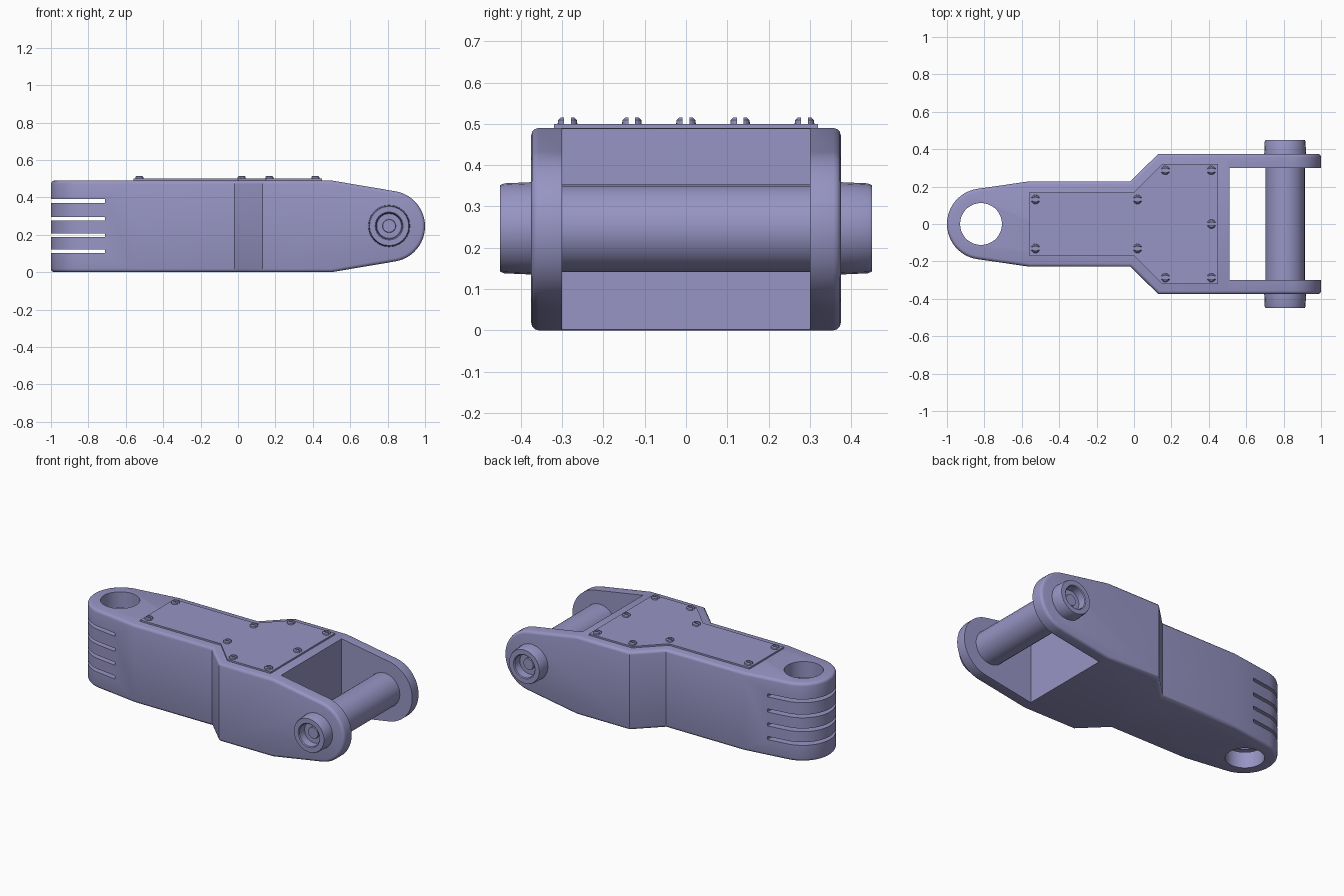
import bpy, bmesh, math
from mathutils import Vector

if "Cube" in bpy.data.objects:
    bpy.data.objects.remove(bpy.data.objects["Cube"], do_unlink=True)

# One material for every part
mat = bpy.data.materials.new("lavender grey")
COLOUR = (0.31, 0.30, 0.55, 1.0)
mat.use_nodes = True
mat.diffuse_color = COLOUR
mat.node_tree.nodes["Principled BSDF"].inputs["Base Color"].default_value = COLOUR


def make_object(name, bm):
    bmesh.ops.recalc_face_normals(bm, faces=bm.faces)
    mesh = bpy.data.meshes.new(name)
    bm.to_mesh(mesh)
    bm.free()
    mesh.materials.append(mat)
    obj = bpy.data.objects.new(name, mesh)
    bpy.context.scene.collection.objects.link(obj)
    return obj


def prism(name, outline, direction, place):
    """Extrude a closed 2D outline; place maps each 2D point into space."""
    bm = bmesh.new()
    face = bm.faces.new([bm.verts.new(place(a, b)) for a, b in outline])
    ext = bmesh.ops.extrude_face_region(bm, geom=[face])
    moved = [v for v in ext["geom"] if isinstance(v, bmesh.types.BMVert)]
    bmesh.ops.translate(bm, verts=moved, vec=Vector(direction))
    return make_object(name, bm)


def box(name, x0, x1, y0, y1, z0, z1):
    return prism(name, [(x0, y0), (x1, y0), (x1, y1), (x0, y1)],
                 (0, 0, z1 - z0), lambda a, b: (a, b, z0))


def arc(cx, cy, r, a0, a1, n):
    return [(cx + r * math.cos(math.radians(a0 + (a1 - a0) * i / n)),
             cy + r * math.sin(math.radians(a0 + (a1 - a0) * i / n)))
            for i in range(n + 1)]


def apply_modifiers(obj):
    graph = bpy.context.evaluated_depsgraph_get()
    mesh = bpy.data.meshes.new_from_object(obj.evaluated_get(graph))
    obj.modifiers.clear()
    obj.data = mesh


def boolean(obj, cutter, operation="DIFFERENCE"):
    mod = obj.modifiers.new("cut", "BOOLEAN")
    mod.operation, mod.solver, mod.object = operation, "EXACT", cutter
    apply_modifiers(obj)
    bpy.data.objects.remove(cutter, do_unlink=True)


def shade(obj, degrees=35):
    bpy.ops.object.select_all(action="DESELECT")
    obj.select_set(True)
    bpy.context.view_layer.objects.active = obj
    bpy.ops.object.shade_smooth_by_angle(angle=math.radians(degrees))


# Body: plan outline trimmed by the side profile
side = [(1.2, 0.375), (0.13, 0.375), (-0.02, 0.228), (-0.56, 0.228)]
plan = side + arc(-0.81, 0, 0.19, 100, 260, 24) + [(x, -y) for x, y in reversed(side)]
body = prism("link_body", plan, (0, 0, 0.8), lambda a, b: (a, b, -0.15))
profile = ([(-1.2, 0.49), (-1.2, 0), (0.5, 0)]
           + arc(0.81, 0.245, 0.19, -80, 80, 24) + [(0.5, 0.49)])
boolean(body, prism("side_trim", profile, (0, 1.2, 0), lambda a, b: (a, -0.6, b)),
        "INTERSECT")

# Rounded outer edges
bevel = body.modifiers.new("rounded_edges", "BEVEL")
bevel.width, bevel.segments = 0.018, 3
bevel.limit_method, bevel.angle_limit = "ANGLE", math.radians(60)
apply_modifiers(body)

# Fork opening, eye hole and cooling slits
boolean(body, box("fork_cut", 0.51, 1.3, -0.3, 0.3, -0.2, 0.8))
boolean(body, prism("eye_cut", arc(-0.818, 0, 0.112, 0, 350, 35), (0, 0, 1),
                    lambda a, b: (a, b, -0.2)))
for z in (0.112, 0.198, 0.285, 0.38):
    boolean(body, box("slit_cut", -1.2, -0.71, -0.4, 0.4, z - 0.01, z + 0.01))
shade(body)

# Raised cover plate
half = [(0.45, 0.32), (0.15, 0.32), (0.0, 0.17), (-0.56, 0.17)]
prism("cover_plate", half + [(x, -y) for x, y in reversed(half)],
      (0, 0, 0.015), lambda a, b: (a, b, 0.485))

# Slotted screws: two tapered half discs each
screws = [(0.414, 0.0)] + [(x, s * y) for s in (1, -1) for x, y in
          ((-0.527, 0.131), (0.019, 0.131), (0.168, 0.287), (0.414, 0.287))]
bm = bmesh.new()
for cx, cy in screws:
    for s in (1, -1):
        rings = []
        for z, r in ((0.498, 0.024), (0.509, 0.023), (0.515, 0.017)):
            a = math.degrees(math.asin(0.008 / r))
            rings.append([bm.verts.new((cx + x, cy + s * y, z))
                          for x, y in arc(0, 0, r, a, 180 - a, 8)])
        for low, high in zip(rings, rings[1:]):
            for i in range(len(low)):
                j = (i + 1) % len(low)
                bm.faces.new((low[i], low[j], high[j], high[i]))
        bm.faces.new(rings[0])
        bm.faces.new(rings[-1])
make_object("cover_screws", bm)

# Pin with collars and recessed ends, turned around the y axis
half_pin = [(0.37, 0.106), (0.37, 0.112), (0.44, 0.109), (0.45, 0.105), (0.45, 0.075),
            (0.445, 0.07), (0.40, 0.066), (0.40, 0.036), (0.41, 0.034), (0.41, 0.0)]
turned = [(-y, r) for y, r in reversed(half_pin)] + half_pin
bm = bmesh.new()
verts = [bm.verts.new((0.808, y, 0.247 + r)) for y, r in turned]
edges = [bm.edges.new(pair) for pair in zip(verts, verts[1:])]
bmesh.ops.spin(bm, geom=verts + edges, cent=(0.808, 0, 0.247), axis=(0, 1, 0),
               angle=math.tau, steps=24, use_duplicate=False)
bmesh.ops.remove_doubles(bm, verts=bm.verts, dist=0.0002)
shade(make_object("hinge_pin", bm))
